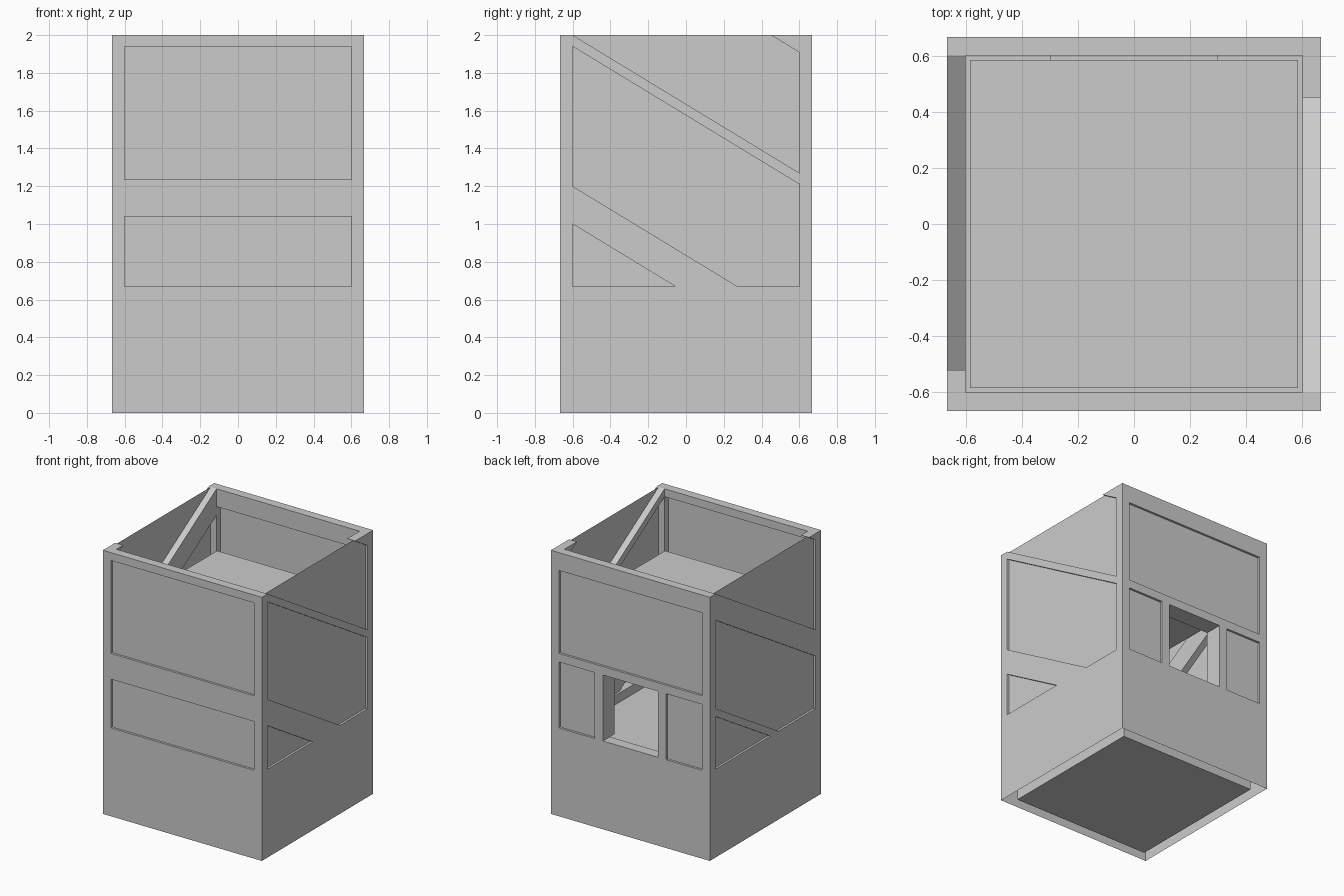
import bpy, bmesh

if "Cube" in bpy.data.objects:
    bpy.data.objects.remove(bpy.data.objects["Cube"])

O, I, C = 0.667, 0.60, 0.585      # outer face, inner face of timbers, floor edge
P = 0.65                          # infill panel plane
BASE, TOP, S = 0.67, 2.0, 0.608   # base height, top, slope of the braces


def finish(name, bm):
    me = bpy.data.meshes.new(name)
    bm.to_mesh(me)
    bm.free()
    ob = bpy.data.objects.new(name, me)
    bpy.context.collection.objects.link(ob)
    return ob


def box(name, x0, x1, y0, y1, z0, z1):
    bm = bmesh.new()
    bmesh.ops.create_cube(bm, size=1)
    for v in bm.verts:
        v.co = ((x0 + x1) / 2 + v.co.x * (x1 - x0),
                (y0 + y1) / 2 + v.co.y * (y1 - y0),
                (z0 + z1) / 2 + v.co.z * (z1 - z0))
    return finish(name, bm)


def plane(name, pts):
    bm = bmesh.new()
    bm.faces.new([bm.verts.new(p) for p in pts])
    return finish(name, bm)


def side_prism(name, side, pts):
    """Profile in (y, z), extruded through a side wall; y is mirrored with the side."""
    bm = bmesh.new()
    f = bm.faces.new([bm.verts.new((side * I, side * y, z)) for y, z in pts])
    r = bmesh.ops.extrude_face_region(bm, geom=[f])
    for v in r["geom"]:
        if isinstance(v, bmesh.types.BMVert):
            v.co.x = side * O
    bmesh.ops.recalc_face_normals(bm, faces=bm.faces)
    return finish(name, bm)


# Hollow plinth: outer skin, top ledge, inner skin and bottom plate
bm = bmesh.new()
rings = []
for r, z in ((O, 0), (O, BASE), (C, BASE), (C, 0)):
    rings.append([bm.verts.new((sx * r, sy * r, z))
                  for sx, sy in ((-1, -1), (1, -1), (1, 1), (-1, 1))])
for a, b in zip(rings, rings[1:]):
    for i in range(4):
        j = (i + 1) % 4
        bm.faces.new((a[i], a[j], b[j], b[i]))
bm.faces.new(rings[-1][::-1])
finish("plinth", bm)

# Lower and upper floors
for name, z in (("lower_floor", 0.60), ("upper_floor", 1.54)):
    plane(name, [(-C, -C, z), (C, -C, z), (C, C, z), (-C, C, z)])

# Corner posts
for sx in (-1, 1):
    for sy in (-1, 1):
        x, y = sorted((sx * I, sx * O)), sorted((sy * I, sy * O))
        box("corner_post", *x, *y, BASE, TOP)

# Front and back rails with infill panels
box("front_top_rail", -I, I, -O, -I, 1.94, TOP)
box("front_mid_rail", -I, I, -O, -I, 1.04, 1.235)
plane("front_infill", [(-I, -P, BASE), (I, -P, BASE), (I, -P, TOP), (-I, -P, TOP)])
box("back_top_rail", -I, I, I, O, 1.865, TOP)
box("back_mid_rail", -I, I, I, O, 1.17, 1.235)
plane("back_upper_infill", [(I, P, 1.2), (-I, P, 1.2), (-I, P, TOP), (I, P, TOP)])

# Window opening in the back wall
for s in (-1, 1):
    x = sorted((s * 0.23, s * 0.30))
    box("window_post", *x, I, O, BASE, 1.17)
    box("window_inner_post", *x, 0.53, I, BASE, 1.17)
    pts = [(s * I, P, BASE), (s * 0.3, P, BASE), (s * 0.3, P, 1.2), (s * I, P, 1.2)]
    plane("back_side_infill", pts if s > 0 else pts[::-1])
box("window_lintel", -0.30, 0.30, 0.53, I, 1.17, 1.235)


# Side walls: sloping braces, descending the opposite way on each side
def brace(name, side, hi, lo):
    """Brace whose edges start at heights hi and lo at y = -I, clipped at the plinth."""
    def end(z):
        e = z - 2 * I * S
        return (I, e) if e > BASE else (-I + (z - BASE) / S, BASE)
    side_prism(name, side, [(-I, lo), end(lo), end(hi), (-I, hi)])


for side, upper, lower, corner in ((1, (2.0, 1.94), (1.20, 1.0), 0.45),
                                   (-1, (2.0, 1.80), (1.13, 1.07), 0.52)):
    brace("upper_brace", side, *upper)
    brace("lower_brace", side, *lower)
    side_prism("top_corner_brace", side,
               [(corner, TOP), (I, TOP - (I - corner) * S), (I, TOP)])
    plane("side_infill", [(side * P, -side * I, BASE), (side * P, side * I, BASE),
                          (side * P, side * I, TOP), (side * P, -side * I, TOP)])
